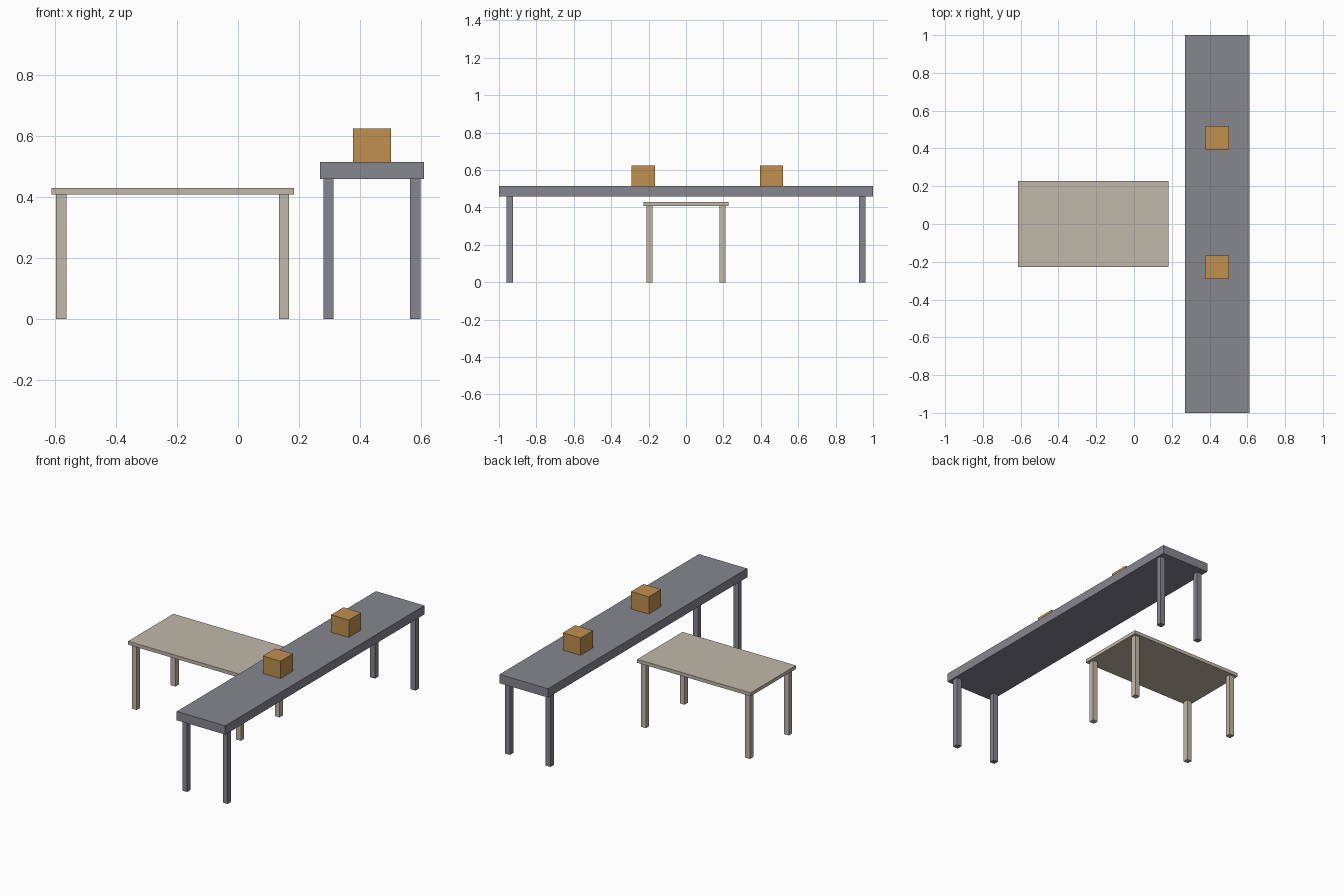
import bpy

cube = bpy.data.objects.get("Cube")
if cube:
    bpy.data.objects.remove(cube, do_unlink=True)


def material(name, rgb):
    mat = bpy.data.materials.new(name)
    mat.use_nodes = True
    mat.diffuse_color = (*rgb, 1)
    mat.node_tree.nodes["Principled BSDF"].inputs["Base Color"].default_value = (*rgb, 1)
    return mat


def box(name, center, size, mat):
    bpy.ops.mesh.primitive_cube_add(size=1, location=center)
    obj = bpy.context.object
    obj.name = name
    obj.scale = size
    bpy.ops.object.transform_apply(location=False, rotation=False, scale=True)
    obj.data.materials.append(mat)
    return obj


def table(name, x, width, depth, bottom, top, leg_x, leg_y, leg_size, mat):
    """Slab on four square legs placed symmetrically about its centre."""
    box(name + "_top", (x, 0, (bottom + top) / 2), (width, depth, top - bottom), mat)
    for side, sx in (("right", -1), ("left", 1)):
        for end, sy in (("front", -1), ("back", 1)):
            box(f"{name}_leg_{end}_{side}", (x + sx * leg_x, sy * leg_y, bottom / 2),
                (leg_size, leg_size, bottom), mat)


beige = material("beige", (0.53, 0.48, 0.40))
grey = material("slate grey", (0.24, 0.24, 0.275))
cardboard = material("cardboard", (0.53, 0.28, 0.08))

# Low work table and long conveyor bench
table("work_table", -0.215, 0.797, 0.455, 0.408, 0.43, 0.366, 0.195, 0.034, beige)
table("long_bench", 0.44, 0.341, 2.0, 0.459, 0.515, 0.1425, 0.943, 0.034, grey)

# Packages resting on the bench
for label, y in (("front", -0.228), ("back", 0.457)):
    box("package_" + label, (0.44, y, 0.57), (0.125, 0.125, 0.11), cardboard)
